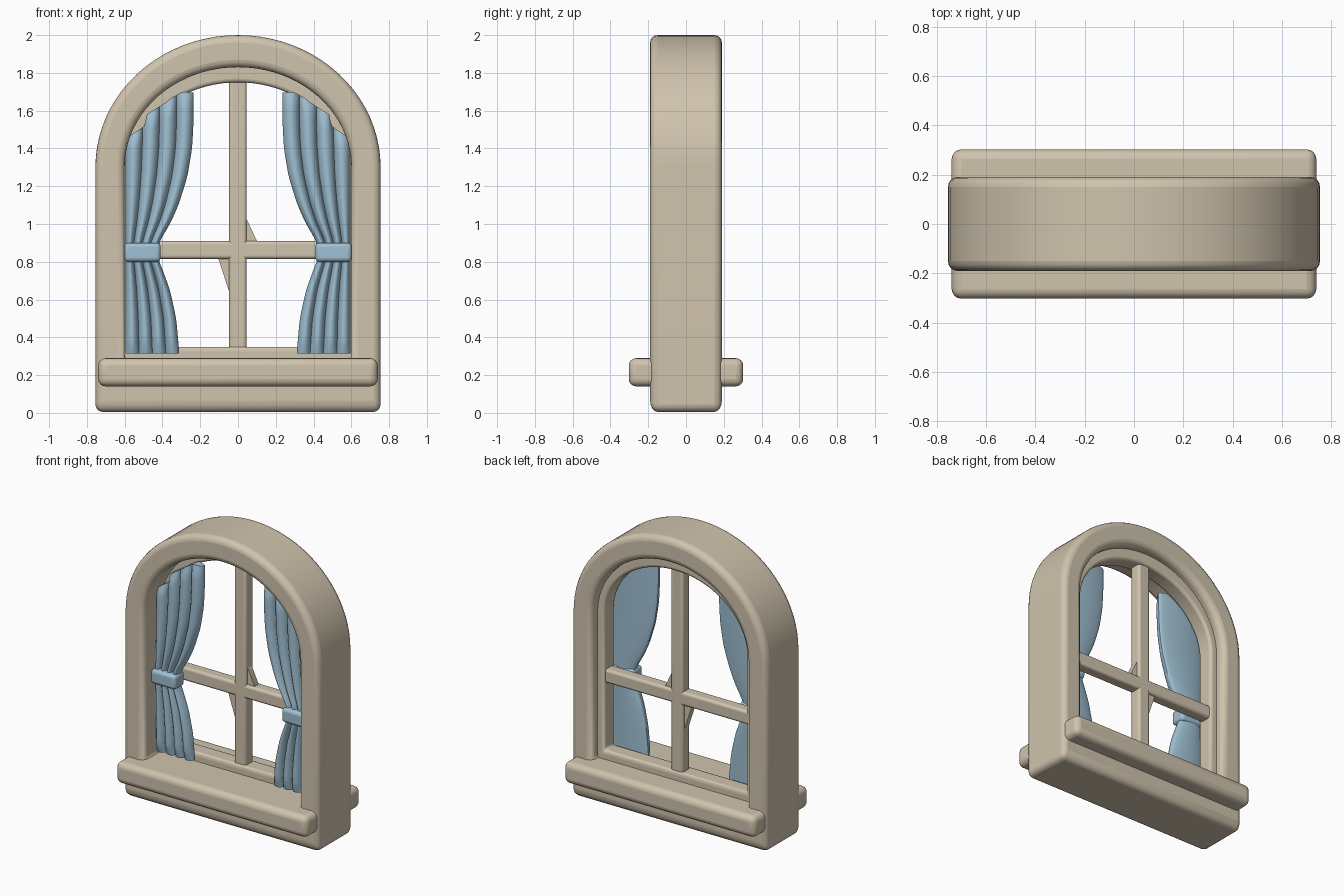
import bpy, bmesh, math

if "Cube" in bpy.data.objects:
    bpy.data.objects.remove(bpy.data.objects["Cube"])


def material(name, rgb):
    m = bpy.data.materials.new(name)
    m.diffuse_color = (*rgb, 1)
    m.use_nodes = True
    m.node_tree.nodes["Principled BSDF"].inputs["Base Color"].default_value = m.diffuse_color
    return m


STONE = material("warm_beige", (0.63, 0.55, 0.42))
CLOTH = material("soft_blue", (0.35, 0.53, 0.65))


def finish(name, bm, mat, bevel=0.0, segments=4):
    bmesh.ops.recalc_face_normals(bm, faces=bm.faces)
    me = bpy.data.meshes.new(name)
    bm.to_mesh(me)
    bm.free()
    me.materials.append(mat)
    ob = bpy.data.objects.new(name, me)
    bpy.context.collection.objects.link(ob)
    if bevel:
        b = ob.modifiers.new("round", "BEVEL")
        b.width, b.segments = bevel, segments
        b.limit_method, b.angle_limit = "ANGLE", math.radians(50)
    bpy.ops.object.select_all(action="DESELECT")
    ob.select_set(True)
    bpy.context.view_layer.objects.active = ob
    bpy.ops.object.shade_smooth_by_angle(angle=math.radians(40))
    return ob


def box(name, x0, x1, y0, y1, z0, z1, mat, bevel):
    bm = bmesh.new()
    bmesh.ops.create_cube(bm, size=1)
    for v in bm.verts:
        v.co = ((x0 + x1) / 2 + v.co.x * (x1 - x0),
                (y0 + y1) / 2 + v.co.y * (y1 - y0),
                (z0 + z1) / 2 + v.co.z * (z1 - z0))
    return finish(name, bm, mat, bevel)


def arch(half, bottom, top, spring=1.3, n=40):
    pts = [(half, bottom)]
    pts += [(half * math.cos(math.pi * i / n), spring + (top - spring) * math.sin(math.pi * i / n))
            for i in range(n + 1)]
    return pts + [(-half, bottom)]


def arched_ring(name, outer, inner, y0, y1, bevel):
    bm = bmesh.new()
    loops = [[bm.verts.new((x, y, z)) for x, z in pts]
             for pts, y in ((outer, y0), (outer, y1), (inner, y1), (inner, y0))]
    n = len(outer)
    for k in range(4):
        a, b = loops[k], loops[(k + 1) % 4]
        for i in range(n):
            j = (i + 1) % n
            bm.faces.new((a[i], a[j], b[j], b[i]))
    return finish(name, bm, STONE, bevel)


def wedge(name, pts, y0, y1):
    bm = bmesh.new()
    a = [bm.verts.new((x, y0, z)) for x, z in pts]
    b = [bm.verts.new((x, y1, z)) for x, z in pts]
    bm.faces.new(a)
    bm.faces.new(b)
    for i in range(len(pts)):
        j = (i + 1) % len(pts)
        bm.faces.new((a[i], a[j], b[j], b[i]))
    return finish(name, bm, STONE)


# outer frame, inner sash and sill
arched_ring("outer_frame", arch(0.755, 0.005, 2.0), arch(0.6, 0.27, 1.83), -0.19, 0.19, 0.04)
arched_ring("inner_sash", arch(0.65, 0.22, 1.88), arch(0.55, 0.35, 1.75), 0.0, 0.12, 0.02)
box("sill", -0.74, 0.74, -0.303, 0.303, 0.14, 0.29, STONE, 0.04)

# glazing bars with small wedges at the crossing
box("vertical_bar", -0.048, 0.046, 0.02, 0.105, 0.3, 1.8, STONE, 0.018)
box("horizontal_bar", -0.6, 0.6, 0.02, 0.105, 0.815, 0.91, STONE, 0.018)
wedge("upper_wedge", [(0.03, 1.06), (0.1, 0.91), (0.1, 0.89), (0.03, 0.89)], 0.04, 0.085)
wedge("lower_wedge", [(-0.105, 0.82), (-0.04, 0.62), (-0.03, 0.83), (-0.105, 0.83)], 0.04, 0.085)

# curtain inner edge: (height, distance from centre)
EDGE = [(0.31, 0.31), (0.5, 0.327), (0.65, 0.36), (0.76, 0.40), (0.82, 0.425), (0.9, 0.42),
        (1.0, 0.36), (1.1, 0.315), (1.25, 0.268), (1.4, 0.243), (1.55, 0.235), (1.75, 0.235)]
# stepped top: (fraction from outer side, height)
TOP = [(0, 1.45), (0.28, 1.52), (0.31, 1.58), (0.62, 1.65), (0.66, 1.665), (0.84, 1.70), (1, 1.695)]


def lerp(table, t):
    for (a, p), (b, q) in zip(table, table[1:]):
        if t <= b:
            return p + (q - p) * max(0, t - a) / (b - a)
    return table[-1][1]


def soft(table, t, r):
    return sum(lerp(table, t + r * k / 3) for k in range(-3, 4)) / 7


def curtain(name, side):
    bm = bmesh.new()
    nu, nv = 48, 44
    front, back = [], []
    for j in range(nv + 1):
        fr, bk = [], []
        for i in range(nu + 1):
            u, v = i / nu, j / nv
            z = 0.315 + (lerp(TOP, u) - 0.315) * v
            x = side * (0.595 + (soft(EDGE, z, 0.03) - 0.595) * u)
            fold = abs(math.sin(4 * math.pi * u)) ** 0.6
            end = min(1, 8 * min(v, 1 - v) + 0.6)
            fr.append(bm.verts.new((x, -0.04 - 0.045 * fold * end, z)))
            bk.append(bm.verts.new((x, -0.03 + 0.025 * math.sin(math.pi * u) ** 0.5
                                    if 0 < i < nu else -0.03, z)))
        front.append(fr)
        back.append(bk)
    for g in (front, back):
        for j in range(nv):
            for i in range(nu):
                bm.faces.new((g[j][i], g[j][i + 1], g[j + 1][i + 1], g[j + 1][i]))

    def rim(g):
        return (g[0] + [r[-1] for r in g[1:]] + g[-1][-2::-1] + [r[0] for r in g[-2:0:-1]])
    a, b = rim(front), rim(back)
    for i in range(len(a)):
        j = (i + 1) % len(a)
        bm.faces.new((a[i], a[j], b[j], b[i]))
    return finish(name, bm, CLOTH)


# curtains and tie bands
for label, s in (("left", -1), ("right", 1)):
    curtain(label + "_curtain", s)
    xs = sorted((s * 0.41, s * 0.602))
    box(label + "_tie_band", *xs, -0.11, 0.0, 0.80, 0.90, CLOTH, 0.022)
